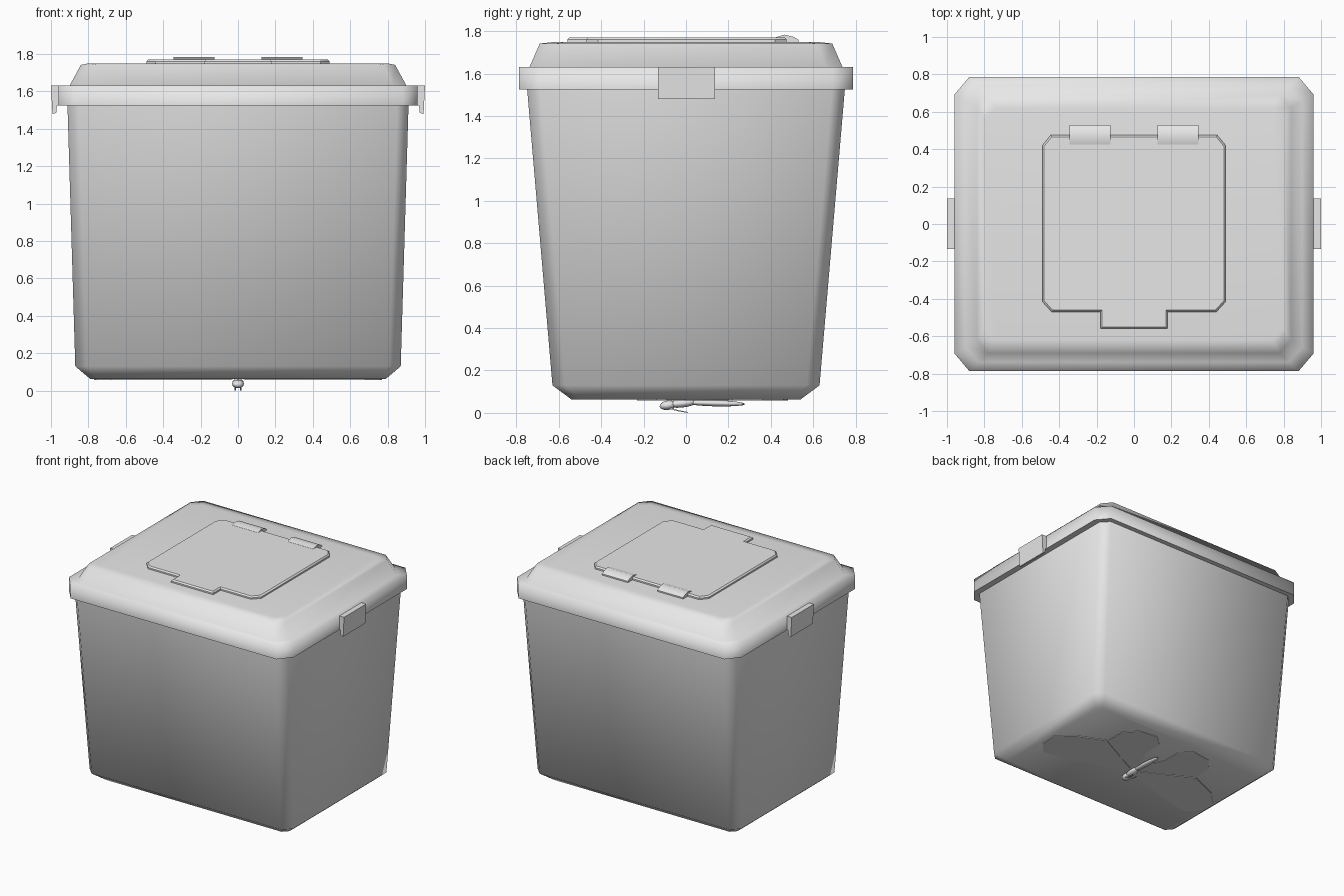
import bpy, bmesh, math
from mathutils import Matrix

if "Cube" in bpy.data.objects:
    bpy.data.objects.remove(bpy.data.objects["Cube"])

grey = bpy.data.materials.new("light_grey")
grey.diffuse_color = (0.8, 0.8, 0.8, 1)
grey.use_nodes = True
grey.node_tree.nodes["Principled BSDF"].inputs["Base Color"].default_value = grey.diffuse_color


def finish(bm, name, angle):
    bmesh.ops.recalc_face_normals(bm, faces=bm.faces)
    me = bpy.data.meshes.new(name)
    bm.to_mesh(me)
    bm.free()
    ob = bpy.data.objects.new(name, me)
    bpy.context.collection.objects.link(ob)
    me.materials.append(grey)
    bpy.ops.object.select_all(action='DESELECT')
    ob.select_set(True)
    bpy.context.view_layer.objects.active = ob
    if angle:
        bpy.ops.object.shade_smooth_by_angle(angle=math.radians(angle))
    return ob


def ring(hx, hy, cx, cy):
    """Rectangle outline with cut corners."""
    return [(hx - cx, -hy), (hx, cy - hy), (hx, hy - cy), (hx - cx, hy),
            (cx - hx, hy), (-hx, hy - cy), (-hx, cy - hy), (cx - hx, -hy)]


def loft(name, rings, angle):
    """Stack of cut-corner rectangles: (half x, half y, corner x, corner y, z)."""
    bm = bmesh.new()
    loops = [[bm.verts.new((x, y, r[4])) for x, y in ring(*r[:4])] for r in rings]
    for a, b in zip(loops, loops[1:]):
        for i in range(8):
            j = (i + 1) % 8
            bm.faces.new((a[i], a[j], b[j], b[i]))
    bm.faces.new(loops[0])
    bm.faces.new(loops[-1])
    return finish(bm, name, angle)


def prism(name, pts, to3d, step, bevel=0.0, angle=30):
    """Extrude a 2D outline along step."""
    bm = bmesh.new()
    f = bm.faces.new([bm.verts.new(to3d(*p)) for p in pts])
    ext = bmesh.ops.extrude_face_region(bm, geom=[f])
    top = [v for v in ext['geom'] if isinstance(v, bmesh.types.BMVert)]
    bmesh.ops.translate(bm, vec=step, verts=top)
    if bevel:
        edges = [e for e in bm.edges if all(v in top for v in e.verts)]
        bmesh.ops.bevel(bm, geom=edges, offset=bevel, segments=1, affect='EDGES')
    return finish(bm, name, angle)


# tapered container
loft("container", [(0.79, 0.54, 0.04, 0.04, 0.063),
                   (0.87, 0.63, 0.06, 0.06, 0.13),
                   (0.912, 0.75, 0.06, 0.06, 1.535)], 80)

# lid: rim, ledge, sloped shoulder, softly rounded flat top
lid = loft("lid", [(0.90, 0.74, 0.06, 0.06, 1.525),
                   (0.96, 0.787, 0.08, 0.095, 1.525),
                   (0.96, 0.787, 0.08, 0.095, 1.632),
                   (0.90, 0.738, 0.07, 0.08, 1.632),
                   (0.84, 0.69, 0.06, 0.07, 1.742),
                   (0.80, 0.62, 0.06, 0.06, 1.75)], 100)
for e in lid.data.edges:
    if all(lid.data.vertices[i].co.z < 1.53 for i in e.vertices):
        e.use_edge_sharp = True

# side clips
for s, side in ((1, "right"), (-1, "left")):
    prof = [(0.94, 1.632), (1.0, 1.632), (0.992, 1.48), (0.972, 1.485),
            (0.968, 1.525), (0.94, 1.525)]
    prism(side + "_clip", prof, lambda x, z: (s * x, -0.133, z), (0, 0.27, 0))

# hatch with front pull tab
hatch = [(-0.18, -0.56), (0.18, -0.56), (0.18, -0.47), (0.44, -0.47),
         (0.49, -0.415), (0.49, 0.42), (0.445, 0.475), (-0.445, 0.475),
         (-0.49, 0.42), (-0.49, -0.415), (-0.44, -0.47), (-0.18, -0.47)]
prism("hatch", hatch, lambda x, y: (x, y, 1.74), (0, 0, 0.031), 0.01)

# hatch hinges
for s, side in ((1, "right"), (-1, "left")):
    prof = [(0.42, 1.755), (0.425, 1.772), (0.465, 1.784), (0.51, 1.773),
            (0.53, 1.76), (0.53, 1.74), (0.42, 1.74)]
    prism(side + "_hinge", prof, lambda y, z: (s * 0.236 - 0.11, y, z), (0.22, 0, 0), 0, 50)

# butterfly wings lying under the base
fore = [(0.04, -0.06), (0.28, -0.13), (0.5, -0.2), (0.68, -0.23), (0.76, -0.14),
        (0.77, -0.01), (0.66, 0.1), (0.43, 0.2), (0.2, 0.08), (0.04, 0.0)]
hind = [(0.03, 0.0), (0.2, 0.08), (0.42, 0.22), (0.42, 0.36), (0.33, 0.46),
        (0.18, 0.48), (0.09, 0.4), (0.09, 0.24), (0.03, 0.12)]
for s, side in ((1, "right"), (-1, "left")):
    prism(side + "_fore_wing", fore, lambda x, y: (s * x, y, 0.058), (0, 0, 0.006))
    prism(side + "_hind_wing", hind, lambda x, y: (s * x, y, 0.0595), (0, 0, 0.005))


# butterfly abdomen, thorax and head
def blob(name, loc, size, tilt=0.0):
    bm = bmesh.new()
    bmesh.ops.create_uvsphere(bm, u_segments=12, v_segments=8, radius=1)
    m = Matrix.Translation(loc) @ Matrix.Rotation(tilt, 4, 'X') @ Matrix.Diagonal((*size, 1))
    bmesh.ops.transform(bm, matrix=m, verts=bm.verts)
    finish(bm, name, 80)


blob("abdomen", (0, 0.13, 0.046), (0.024, 0.15, 0.015), -0.03)
blob("thorax", (0, -0.02, 0.045), (0.03, 0.07, 0.02), 0.1)
blob("head", (0, -0.085, 0.036), (0.032, 0.04, 0.022), 0.15)

# antennae
for s, side in ((1, "right"), (-1, "left")):
    prism(side + "_antenna", [(-0.09, 0.022), (-0.04, 0.008), (0.01, 0.0), (0.01, 0.004),
                              (-0.04, 0.014), (-0.09, 0.03)],
          lambda y, z: (s * 0.012, y, z), (s * 0.008, 0, 0))
